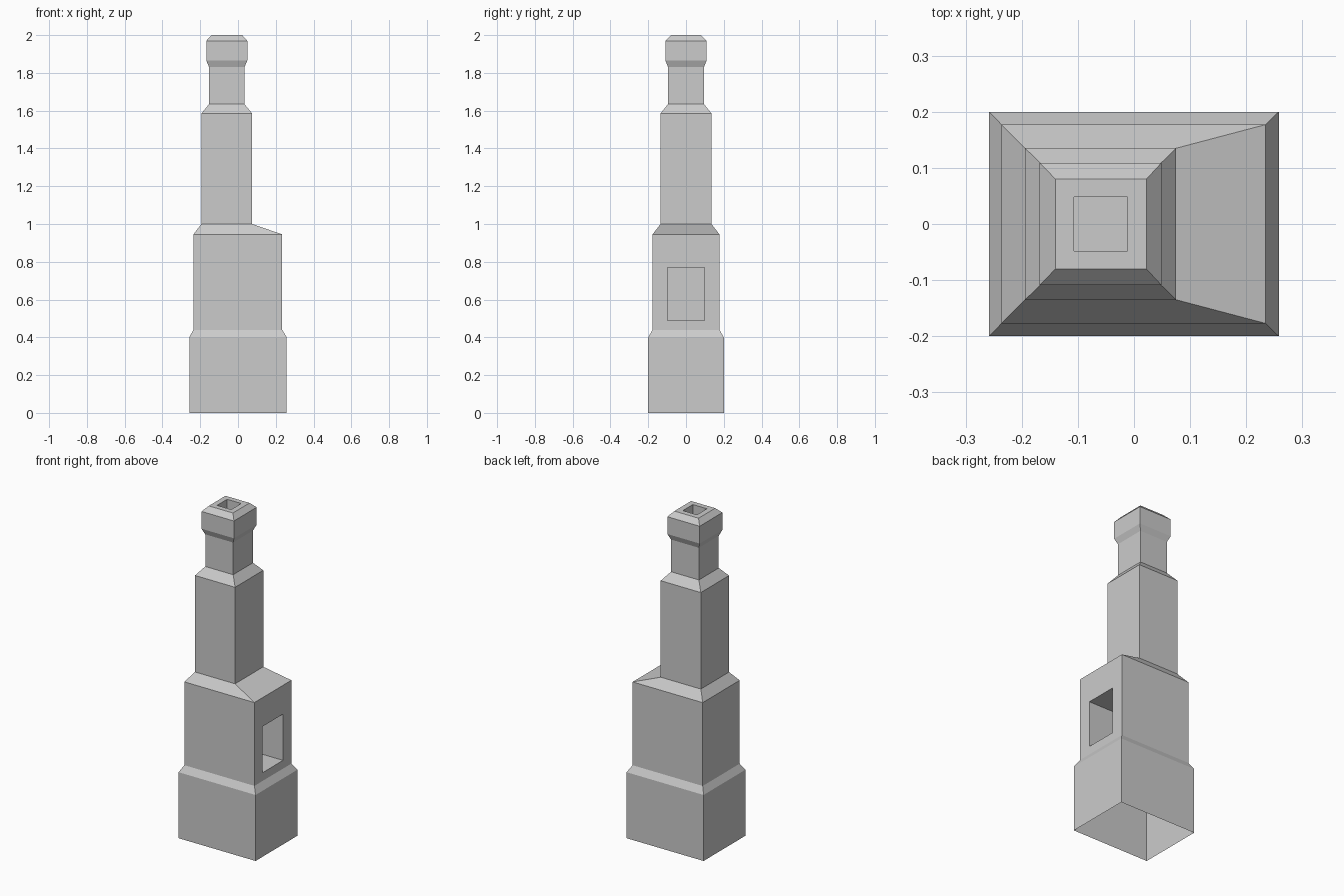
import bpy, bmesh

if "Cube" in bpy.data.objects:
    bpy.data.objects.remove(bpy.data.objects["Cube"])

bm = bmesh.new()


def ring(points):
    return [bm.verts.new(p) for p in points]


def bridge(a, b):
    n = len(a)
    return [bm.faces.new((a[i], a[(i + 1) % n], b[(i + 1) % n], b[i])) for i in range(n)]


def level(z, x0, x1, y):
    return ring([(x0, -y, z), (x1, -y, z), (x1, y, z), (x0, y, z)])


# Stepped chimney profile: z, left x, right x, half depth (base stays open)
profile = [
    (0.00, -0.258, 0.258, 0.20), (0.40, -0.258, 0.258, 0.20),      # plinth
    (0.44, -0.236, 0.234, 0.177), (0.945, -0.236, 0.234, 0.177),   # hearth block
    (1.00, -0.194, 0.075, 0.135), (1.585, -0.194, 0.075, 0.135),   # stack
    (1.635, -0.153, 0.034, 0.095), (1.83, -0.153, 0.034, 0.095),   # neck
    (1.865, -0.168, 0.049, 0.109), (1.97, -0.168, 0.049, 0.109),   # crown
    (2.00, -0.140, 0.022, 0.08),
    (2.00, -0.107, -0.012, 0.048), (1.86, -0.107, -0.012, 0.048),  # flue recess
]
levels = [level(*p) for p in profile]
walls = [bridge(a, b) for a, b in zip(levels, levels[1:])]
bm.faces.new(levels[-1])

# Fire opening recessed into the right face of the hearth block
hearth_face = walls[2][1]
outer = list(hearth_face.verts)
bm.faces.remove(hearth_face)


def opening(x):
    return ring([(x, -0.098, 0.49), (x, 0.097, 0.49), (x, 0.097, 0.77), (x, -0.098, 0.77)])


mouth, back = opening(0.234), opening(-0.06)
bridge(outer, mouth)
bridge(mouth, back)
bm.faces.new(back)

bmesh.ops.recalc_face_normals(bm, faces=bm.faces)
# Merge the coplanar frame strips' shading by keeping everything flat
mesh = bpy.data.meshes.new("chimney")
bm.to_mesh(mesh)
bm.free()
chimney = bpy.data.objects.new("chimney", mesh)
bpy.context.collection.objects.link(chimney)
